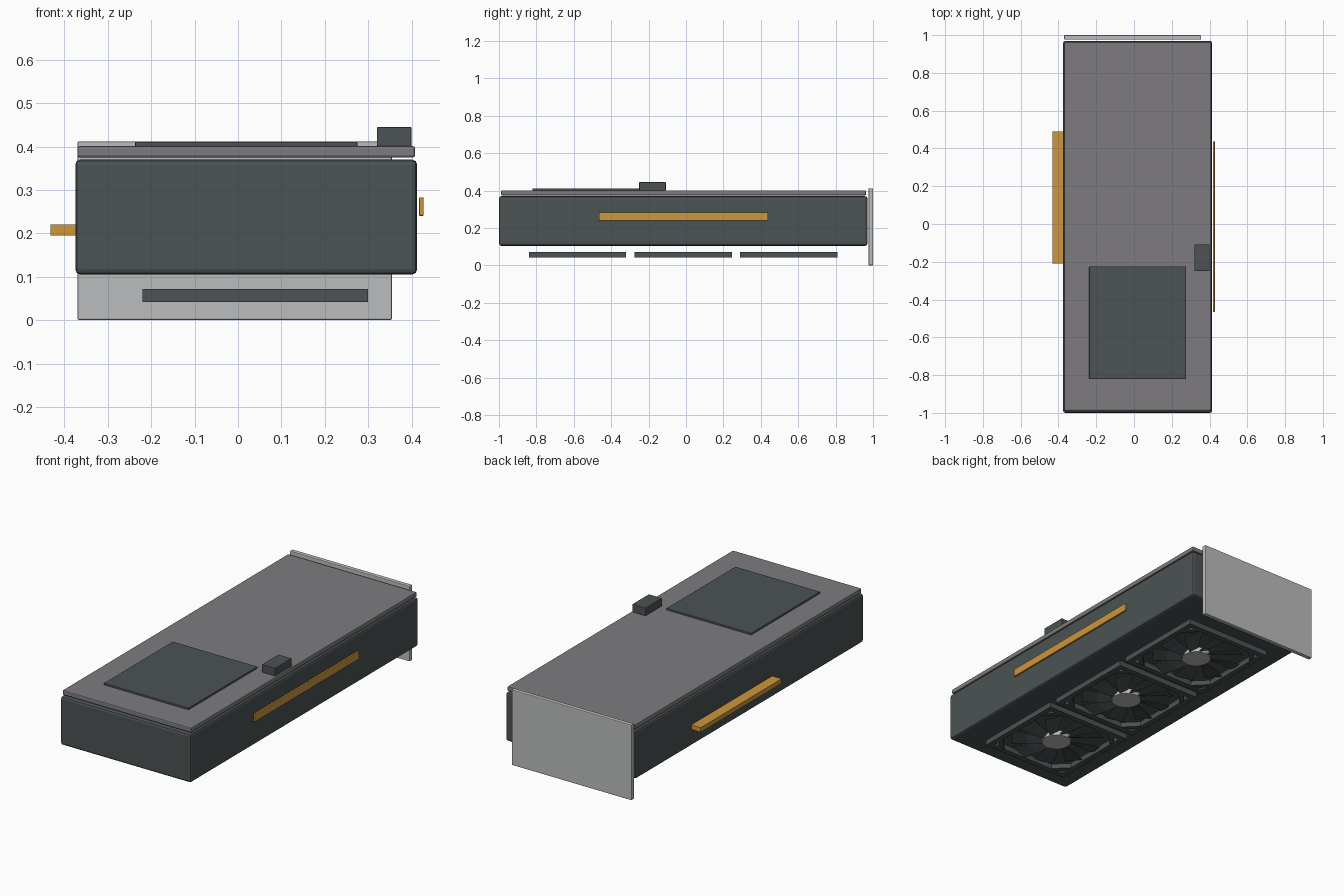
import bpy, bmesh, math
from mathutils import Matrix, Vector

if "Cube" in bpy.data.objects:
    bpy.data.objects.remove(bpy.data.objects["Cube"], do_unlink=True)


def material(name, rgb):
    m = bpy.data.materials.new(name)
    m.use_nodes = True
    m.diffuse_color = (*rgb, 1)
    m.node_tree.nodes["Principled BSDF"].inputs["Base Color"].default_value = (*rgb, 1)
    return m


dark = material("charcoal", (0.072, 0.085, 0.087))
grey = material("plate grey", (0.205, 0.198, 0.212))
silver = material("silver", (0.5, 0.505, 0.51))
gold = material("gold", (0.61, 0.31, 0.045))


def finish(name, bm, mat, bevel=0):
    """Turn a bmesh into a named, coloured object."""
    mesh = bpy.data.meshes.new(name)
    bmesh.ops.recalc_face_normals(bm, faces=bm.faces[:])
    bm.to_mesh(mesh)
    bm.free()
    mesh.materials.append(mat)
    ob = bpy.data.objects.new(name, mesh)
    bpy.context.collection.objects.link(ob)
    if bevel:
        mod = ob.modifiers.new("rounded edges", "BEVEL")
        mod.width, mod.segments = bevel, 2
    return ob


def add_box(bm, centre, size, turn=0):
    matrix = (Matrix.Translation(centre) @ Matrix.Rotation(turn, 4, "Z")
              @ Matrix.Diagonal((*size, 1)))
    bmesh.ops.create_cube(bm, size=1, matrix=matrix)


def box(name, low, high, mat, bevel=0):
    low, high = Vector(low), Vector(high)
    bm = bmesh.new()
    add_box(bm, (low + high) / 2, high - low)
    return finish(name, bm, mat, bevel)


# Shroud, backplate and mounting bracket
box("shroud", (-0.375, -1, 0.105), (0.413, 0.97, 0.37), dark, 0.012)
box("backplate", (-0.37, -0.988, 0.375), (0.408, 0.962, 0.401), grey, 0.005)
box("bracket", (-0.37, 0.976, 0), (0.355, 1, 0.412), silver, 0.004)

# Details on the backplate and sides
box("backplate_vent", (-0.237, -0.82, 0.4), (0.275, -0.225, 0.411), dark, 0.002)
box("power_connector", (0.32, -0.25, 0.4), (0.4, -0.108, 0.445), dark, 0.003)
box("edge_contacts", (-0.432, -0.21, 0.195), (-0.37, 0.49, 0.22), gold)
box("light_strip", (0.417, -0.465, 0.24), (0.428, 0.438, 0.283), gold, 0.003)

# Fans under the shroud
FAN_X, FAN_Z, HALF, BAR, DEPTH = 0.04, 0.057, 0.26, 0.03, 0.03
BLADES, HUB_R, TIP_R = 9, 0.075, 0.23


def fan_frame(name, y):
    """Square ring with a diagonal brace across each corner."""
    bm = bmesh.new()
    for i in range(4):
        a = i * math.pi / 2
        d = Vector((math.cos(a), math.sin(a), 0)) * (HALF - BAR / 2)
        add_box(bm, d, (BAR, HALF * 2 - (BAR * 2 if i % 2 else 0), DEPTH), a)
        a += math.pi / 4
        d = Vector((math.cos(a), math.sin(a), 0)) * 0.287
        add_box(bm, d, (0.025, 0.11, DEPTH * 0.9), a)
    finish(name, bm, dark).location = (FAN_X, y, FAN_Z)


def fan_blades(name, y):
    """Pitched blades that widen and sweep towards the tip."""
    bm = bmesh.new()
    for i in range(BLADES):
        spin = Matrix.Rotation(i * math.tau / BLADES, 3, "Z")
        rings = []
        for r, width, sweep in ((HUB_R - 0.01, 0.04, 0), (0.15, 0.075, 0.01), (TIP_R, 0.1, 0.03)):
            ring = [bm.verts.new(spin @ Vector((r, sweep + s * width / 2, s * 0.01 + t)))
                    for s, t in ((-1, -0.002), (1, -0.002), (1, 0.002), (-1, 0.002))]
            rings.append(ring)
        for a, b in zip(rings, rings[1:]):
            for k in range(4):
                n = (k + 1) % 4
                bm.faces.new((a[k], a[n], b[n], b[k]))
        bm.faces.new(rings[0])
        bm.faces.new(rings[-1])
    finish(name, bm, dark).location = (FAN_X, y, FAN_Z)


def fan_hub(name, y):
    bm = bmesh.new()
    bmesh.ops.create_cone(bm, cap_ends=True, segments=24, radius1=HUB_R,
                          radius2=HUB_R, depth=DEPTH * 0.95)
    ob = finish(name, bm, silver)
    ob.location = (FAN_X, y, FAN_Z)
    bpy.ops.object.select_all(action="DESELECT")
    ob.select_set(True)
    bpy.context.view_layer.objects.active = ob
    bpy.ops.object.shade_smooth_by_angle(angle=math.radians(35))


for place, y in (("front", -0.58), ("middle", -0.015), ("rear", 0.55)):
    fan_frame(place + "_fan_frame", y)
    fan_blades(place + "_fan_blades", y)
    fan_hub(place + "_fan_hub", y)
